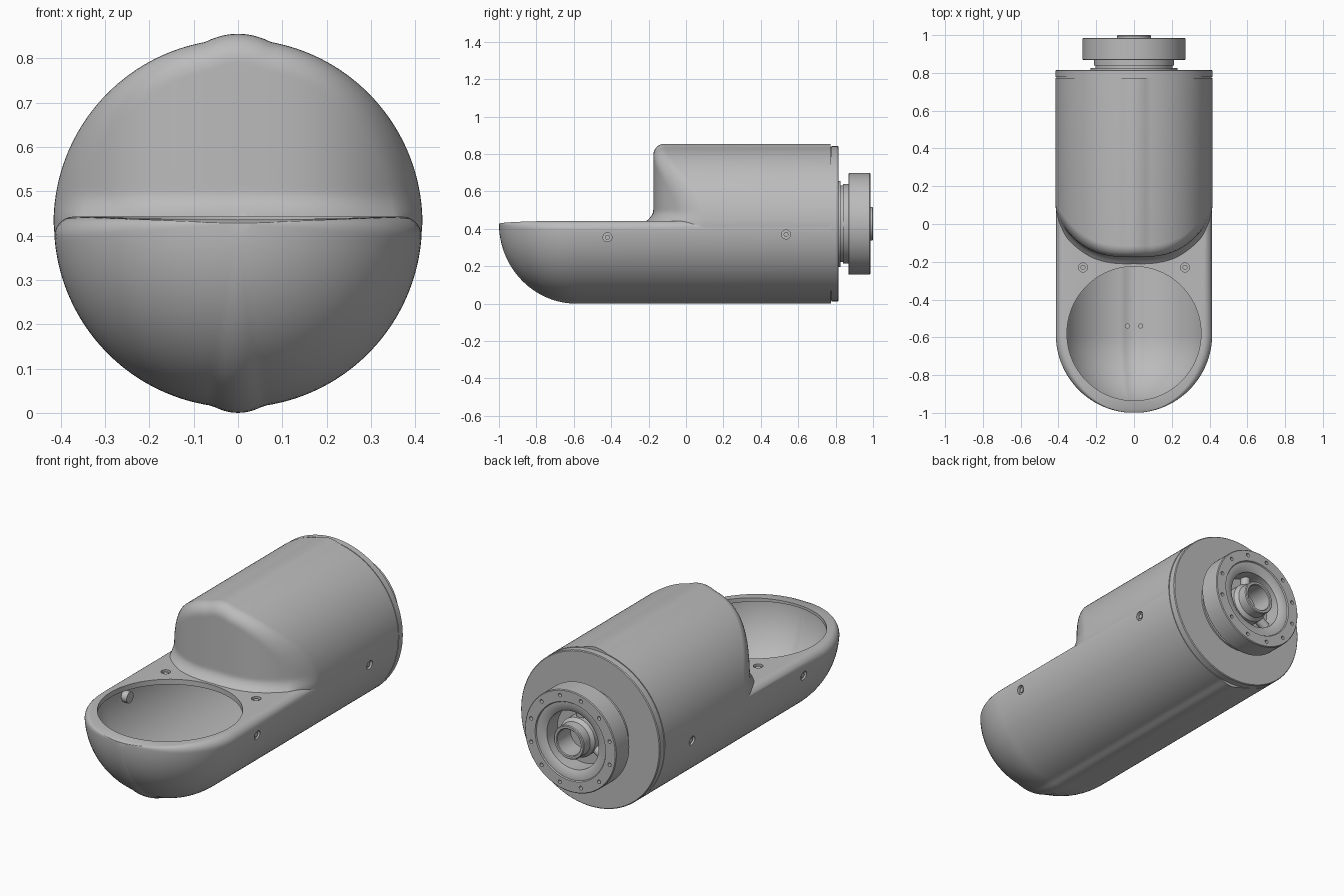
import bpy, bmesh, math
from mathutils import Vector, Matrix

if "Cube" in bpy.data.objects:
    bpy.data.objects.remove(bpy.data.objects["Cube"])

CZ, R = 0.427, 0.415          # body axis height and radius
NOSE = -0.585                 # centre of the rounded nose

grey = bpy.data.materials.new("light grey")
grey.use_nodes = True
grey.diffuse_color = (0.5, 0.5, 0.5, 1)
grey.node_tree.nodes["Principled BSDF"].inputs["Base Color"].default_value = grey.diffuse_color


def finish(name, bm):
    bmesh.ops.recalc_face_normals(bm, faces=bm.faces)
    mesh = bpy.data.meshes.new(name)
    bm.to_mesh(mesh)
    bm.free()
    ob = bpy.data.objects.new(name, mesh)
    bpy.context.collection.objects.link(ob)
    mesh.materials.append(grey)
    return ob


def loft(name, rings):
    bm = bmesh.new()
    rows = [[bm.verts.new(p) for p in ring] for ring in rings]
    n = len(rows[0])
    for a, b in zip(rows, rows[1:]):
        for i in range(n):
            j = (i + 1) % n
            bm.faces.new((a[i], a[j], b[j], b[i]))
    bm.faces.new(rows[0])
    bm.faces.new(rows[-1])
    return finish(name, bm)


def lathe(name, profile, steps=96):
    # profile of (radius, y) spun about the body axis
    bm = bmesh.new()
    verts = [bm.verts.new((r, y, CZ)) for r, y in profile]
    edges = [bm.edges.new(pair) for pair in zip(verts, verts[1:])]
    bmesh.ops.spin(bm, geom=verts + edges, cent=(0, 0, CZ), axis=(0, 1, 0),
                   angle=math.tau, steps=steps)
    bmesh.ops.remove_doubles(bm, verts=bm.verts, dist=0.0001)
    return finish(name, bm)


def rod(name, centre, axis, radius, length, segs=24):
    bm = bmesh.new()
    turn = Vector((0, 0, 1)).rotation_difference(Vector(axis)).to_matrix().to_4x4()
    bmesh.ops.create_cone(bm, cap_ends=True, segments=segs, radius1=radius, radius2=radius,
                          depth=length, matrix=Matrix.Translation(centre) @ turn)
    return finish(name, bm)


def combine(target, tool, operation):
    mod = target.modifiers.new(operation, "BOOLEAN")
    mod.operation, mod.solver, mod.object = operation, "EXACT", tool
    bpy.context.view_layer.objects.active = target
    bpy.ops.object.modifier_apply(modifier=mod.name)
    bpy.data.objects.remove(tool)


def arc_point(angle, radius):
    # angle from straight up, with a wide seam ridge on top and a narrower one below
    x = math.sin(angle) * radius
    width = 0.075 if math.cos(angle) > 0 else 0.058
    ridge = 0.012 * max(0, 1 - (x / width) ** 2)
    return x, math.cos(angle) * (radius + ridge)


def trough_section(radius, top, corner):
    # round below, flat deck above, rounded shoulders
    pts = []
    start = math.acos((top - corner) / radius)
    for i in range(97):
        pts.append(arc_point(start + (math.tau - 2 * start) * i / 96, radius))
    side = math.sin(start) * radius
    for i in range(1, 8):
        a = math.radians(90 * i / 7)
        pts.append((-side + corner * (1 - math.cos(a)), top - corner * (1 - math.sin(a))))
    return pts + [(-x, z) for x, z in reversed(pts[-7:])]


def capsule(name, radius, top, corner, back):
    section = trough_section(radius, top, corner)
    rings = []
    for k in range(1, 25):
        a = math.radians(90 * k / 24)
        s, y = math.sin(a), NOSE - radius * math.cos(a)
        rings.append([(x * s, y, CZ + z * s) for x, z in section])
    rings.append([(x, back, CZ + z) for x, z in section])
    return loft(name, rings)


# Upper housing with a curved, softly rounded front wall
def front_wall(x):
    return -0.175 + 0.22 * abs(x / R) ** 3


def housing_ring(scale, offset, flare):
    # scaled about a point just under the deck; the lower ends tuck into the body
    mid, ring = 0.42, []
    for i in range(97):
        degrees = -100 + 200 * i / 96
        tuck = 0.006 * max(0, (abs(degrees) - 90) / 10)
        x, z = arc_point(math.radians(degrees), R + 0.001 - tuck)
        x, z = x * scale, mid + (CZ + z - mid) * scale
        foot = min(1, max(0, (0.50 - z) / 0.06))
        ring.append((x, front_wall(x) + offset - 0.04 * flare * foot ** 2, z))
    return ring


edge = 0.06
rings = [[(x, 0.773, z) for x, y, z in housing_ring(1, 0, 0)]]
for k in range(9):
    a = math.radians(90 * k / 8)
    rings.append(housing_ring(1 - edge / 0.42 * (1 - math.cos(a)), edge * (1 - math.sin(a)), k / 8))
rings += [housing_ring(0.84 - 0.025 * k, 0, 1) for k in range(33)]
upper = loft("upper_housing", rings)

# Main body with hollow bowl and round opening
body = capsule("main_body", R, 0.016, 0.045, 0.774)
combine(body, upper, "UNION")
combine(body, capsule("cavity", 0.388, -0.012, 0.01, 0.6), "DIFFERENCE")
combine(body, rod("opening", (0, -0.58, 0.44), (0, 0, 1), 0.355, 0.12, 96), "DIFFERENCE")

# Counterbored screws on the sides and the deck
parts = [body]
for s in (-1, 1):
    hand = "_left" if s > 0 else "_right"
    for place, at, axis in (("front", (s * 0.409, -0.42, 0.355), (s, 0, 0)),
                            ("rear", (s * 0.411, 0.535, 0.37), (s, 0, 0)),
                            ("deck", (s * 0.27, -0.23, 0.443), (0, 0, 1))):
        combine(body, rod("bore", at, axis, 0.024, 0.03), "DIFFERENCE")
        inner = Vector(at) - Vector(axis) * 0.014
        parts.append(rod("screw_" + place + hand, inner, axis, 0.013, 0.016))
    parts.append(rod("screw_boss" + hand, (s * 0.37, -0.42, 0.355), (1, 0, 0), 0.03, 0.04))
    parts.append(rod("floor_pin" + hand, (s * 0.035, -0.54, 0.04), (0, 0, 1), 0.013, 0.03))

# Rear end cap, separated by a fine groove
parts.append(lathe("end_cap", [(0, 0.76), (0.411, 0.76), (0.411, 0.778), (R, 0.778),
                               (R, 0.812), (0.411, 0.816), (0, 0.816)]))

# Mounting flange with a recessed face and bolt holes
flange = lathe("rear_flange", [
    (0, 0.81), (0.23, 0.81), (0.23, 0.825), (0.205, 0.825), (0.205, 0.84), (0.213, 0.84),
    (0.213, 0.868), (0.268, 0.868), (0.272, 0.872), (0.272, 0.982), (0.268, 0.986),
    (0.21, 0.986), (0.206, 0.98), (0.18, 0.98), (0.155, 0.965), (0.155, 0.875), (0, 0.875)])
for k in range(12):
    a = math.tau * (k + 0.5) / 12
    spot = (0.242 * math.cos(a), 0.985, CZ + 0.242 * math.sin(a))
    combine(flange, rod("bolt_hole", spot, (0, 1, 0), 0.01, 0.04, 12), "DIFFERENCE")
parts.append(flange)

# Hollow hub with supporting ribs
parts.append(lathe("rear_hub", [
    (0, 0.87), (0.105, 0.87), (0.105, 0.925), (0.09, 0.945), (0.09, 0.996), (0.086, 1.0),
    (0.074, 1.0), (0.07, 0.996), (0.07, 0.885), (0, 0.885)], 64))
for k in range(3):
    a = math.tau * k / 3 + math.pi / 2
    d = Vector((math.cos(a), 0, math.sin(a)))
    parts.append(rod("hub_rib_%d" % (k + 1), d * 0.13 + Vector((0, 0.89, CZ)), d, 0.025, 0.07))

# Smooth shading with crisp edges
for ob in bpy.context.scene.objects:
    ob.select_set(ob in parts)
bpy.context.view_layer.objects.active = body
bpy.ops.object.shade_smooth_by_angle(angle=math.radians(32))
